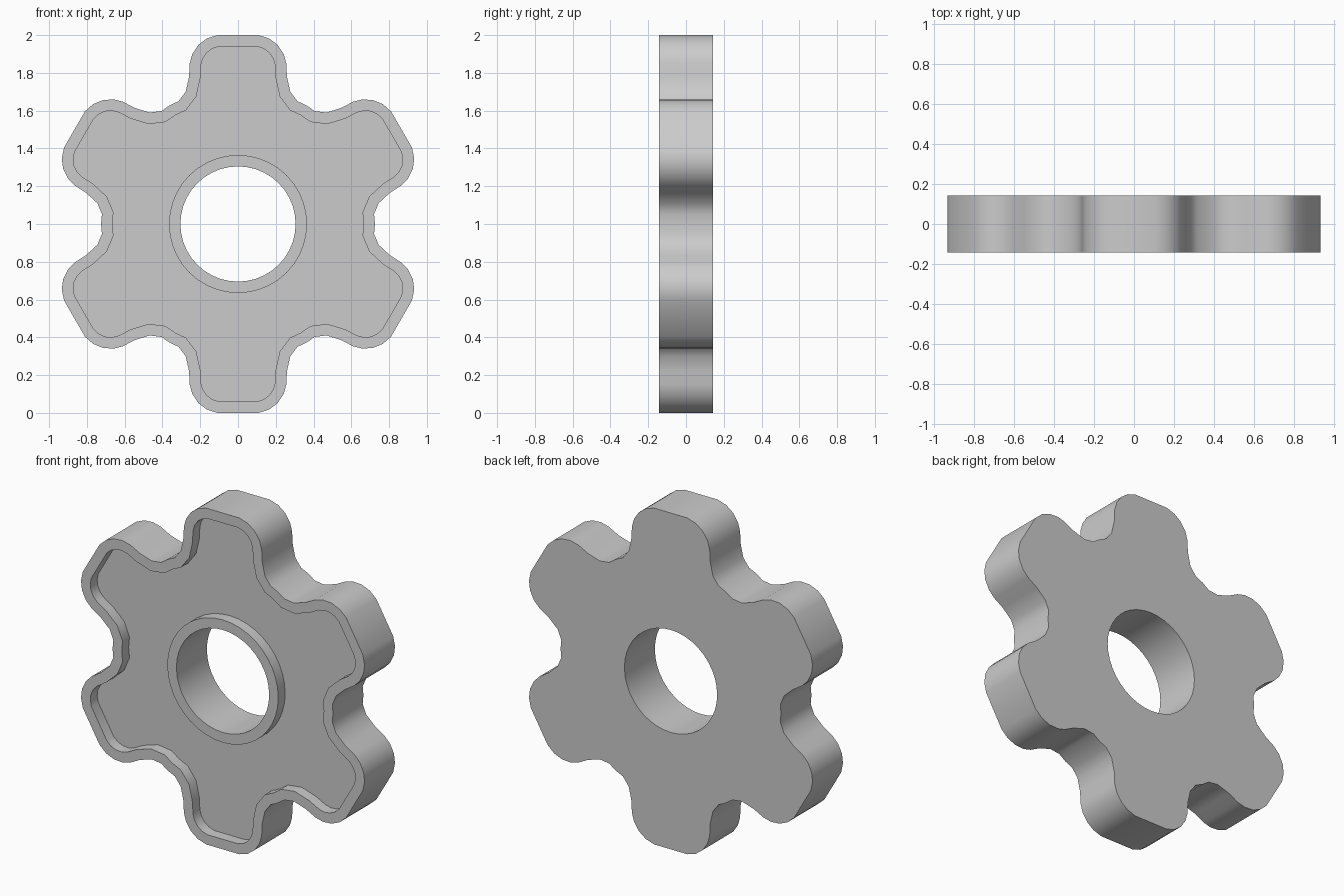
import bpy, bmesh
from math import sin, cos, pi, radians
from mathutils import Vector, Matrix

if "Cube" in bpy.data.objects:
    bpy.data.objects.remove(bpy.data.objects["Cube"])

HALF_T = 0.143      # half thickness
DEPTH = 0.065       # recess depth on the front
RIM = 0.06          # raised rim width

# half of one tooth: tip to valley (sideways, radial)
half = [(.11, 1.0), (.165, .982), (.21, .948), (.242, .90), (.256, .85),
        (.259, .78), (.277, .70), (.315, .65)]
valley = (.3625, .628)
tooth = [(-x, r) for x, r in reversed(half)] + half + [valley]

outline = []
for i in range(6):
    rot = Matrix.Rotation(-i * pi / 3, 2)
    outline += [rot @ Vector(p) for p in tooth]


def inset(pts, d):
    """Offset a clockwise outline inwards with mitred corners."""
    out = []
    for i, p in enumerate(pts):
        a = (p - pts[i - 1]).normalized()
        b = (pts[(i + 1) % len(pts)] - p).normalized()
        na, nb = Vector((a.y, -a.x)), Vector((b.y, -b.x))
        out.append(p + (na + nb) * d / (1 + na.dot(nb)))
    return out


def circle(r, n=40):
    return [Vector((r * sin(2 * pi * i / n), r * cos(2 * pi * i / n))) for i in range(n)]


bm = bmesh.new()


def ring(pts, y):
    vs = [bm.verts.new((p.x, y, p.y + 1)) for p in pts]
    return vs, [bm.edges.new((vs[i - 1], vs[i])) for i in range(len(vs))]


def strips(rings):
    for (a, _), (b, _) in zip(rings, rings[1:]):
        for i in range(len(a)):
            bm.faces.new((a[i - 1], a[i], b[i], b[i - 1]))


front, floor, back = -HALF_T, -HALF_T + DEPTH, HALF_T

# toothed wall with its raised rim
inner = inset(outline, RIM)
gear = [ring(outline, back), ring(outline, front), ring(inner, front), ring(inner, floor)]
strips(gear)

# hub collar and bore
hub = [ring(circle(.365), floor), ring(circle(.365), front),
       ring(circle(.305), front), ring(circle(.305), back)]
strips(hub)

# recessed front face and flat back face
for a, b in ((gear[3], hub[0]), (gear[0], hub[3])):
    bmesh.ops.triangle_fill(bm, use_beauty=True, edges=a[1] + b[1])
bmesh.ops.recalc_face_normals(bm, faces=bm.faces[:])

mesh = bpy.data.meshes.new("gear_wheel")
bm.to_mesh(mesh)
bm.free()
obj = bpy.data.objects.new("gear_wheel", mesh)
bpy.context.collection.objects.link(obj)
bpy.context.view_layer.objects.active = obj
obj.select_set(True)
bpy.ops.object.shade_smooth_by_angle(angle=radians(35))
